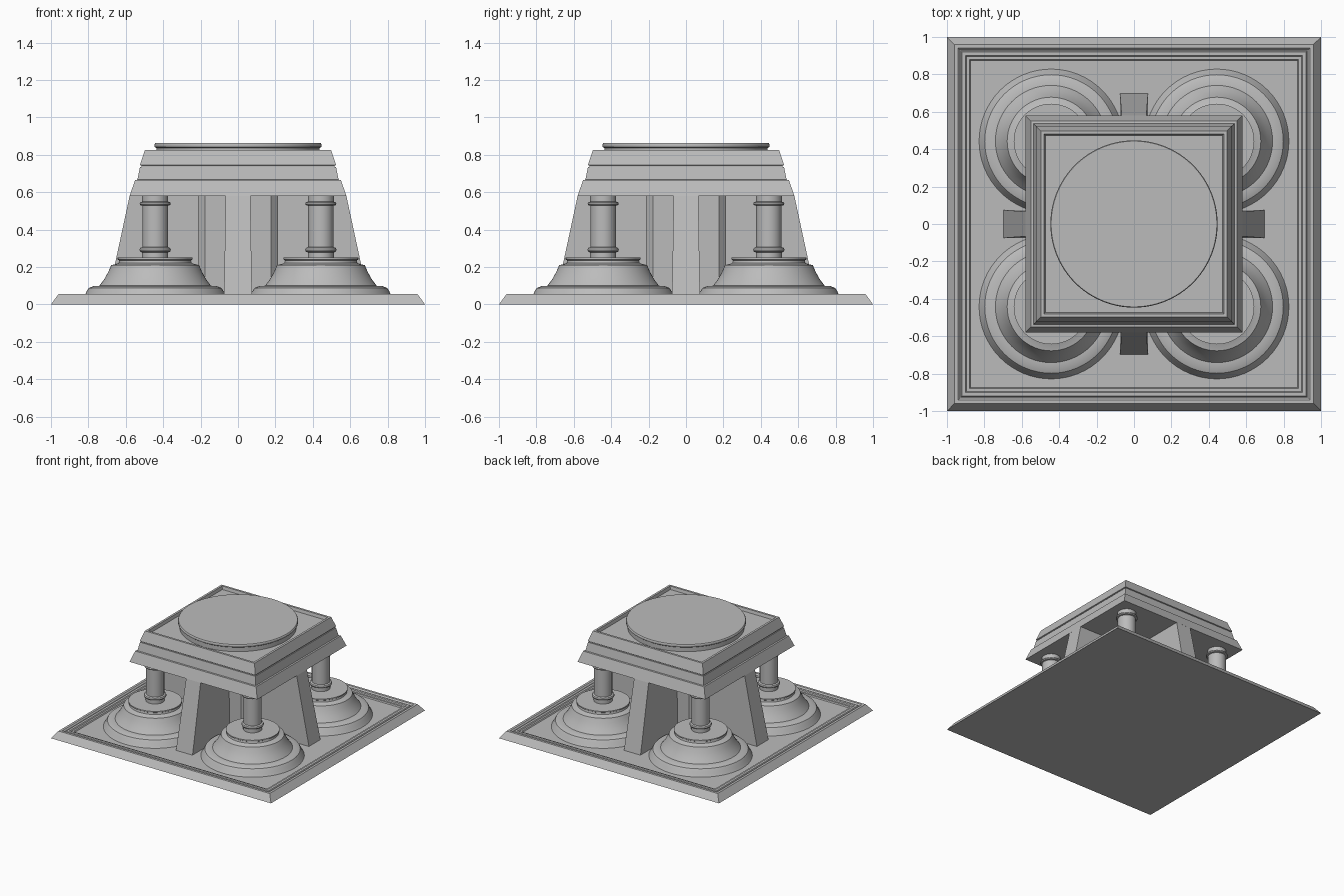
import bpy, bmesh, math

if "Cube" in bpy.data.objects:
    bpy.data.objects.remove(bpy.data.objects["Cube"])

stone = bpy.data.materials.new("grey stone")
stone.diffuse_color = (0.5, 0.5, 0.5, 1)
stone.use_nodes = True
stone.node_tree.nodes["Principled BSDF"].inputs["Base Color"].default_value = stone.diffuse_color


def finish(name, bm, loc=(0, 0, 0), smooth=False):
    bmesh.ops.recalc_face_normals(bm, faces=bm.faces)
    me = bpy.data.meshes.new(name)
    bm.to_mesh(me)
    bm.free()
    me.materials.append(stone)
    ob = bpy.data.objects.new(name, me)
    ob.location = loc
    bpy.context.collection.objects.link(ob)
    if smooth:
        bpy.ops.object.select_all(action='DESELECT')
        ob.select_set(True)
        bpy.context.view_layer.objects.active = ob
        bpy.ops.object.shade_smooth_by_angle(angle=math.radians(30))
    return ob


def turned(name, profile, sides=64, loc=(0, 0, 0)):
    """Spin an (r, z) profile; with 4 sides r is the half-width of a square."""
    bm = bmesh.new()
    k = math.sqrt(2) if sides == 4 else 1
    off = math.pi / 4 if sides == 4 else 0
    rings = []
    for r, z in profile:
        rings.append([bm.verts.new((r * k * math.cos(off + 2 * math.pi * i / sides),
                                    r * k * math.sin(off + 2 * math.pi * i / sides), z))
                      for i in range(sides)])
    for a, b in zip(rings, rings[1:]):
        for i in range(sides):
            j = (i + 1) % sides
            bm.faces.new((a[i], a[j], b[j], b[i]))
    bm.faces.new(rings[0])
    bm.faces.new(rings[-1])
    return finish(name, bm, loc, smooth=sides > 8)


# Square plinth with stepped, sunken floor
turned("plinth", [(1, 0), (0.96, 0.055), (0.94, 0.055), (0.93, 0.045), (0.925, 0.045),
                  (0.92, 0.05), (0.90, 0.05), (0.895, 0.042), (0.88, 0.042),
                  (0.875, 0.033)], 4)

# Stepped entablature with shallow tray on top
turned("entablature", [(0.58, 0.58), (0.55, 0.665), (0.538, 0.667), (0.524, 0.735),
                       (0.517, 0.735), (0.517, 0.742), (0.525, 0.745), (0.498, 0.825),
                       (0.48, 0.825), (0.474, 0.80)], 4)

# Round table on top
turned("top_disc", [(0.435, 0.79), (0.435, 0.835), (0.447, 0.843), (0.447, 0.856),
                    (0.443, 0.862)], 96)

# Central core with chamfered corners
bm = bmesh.new()
a, c = 0.214, 0.176
outline = [(c, -a), (a, -c), (a, c), (c, a), (-c, a), (-a, c), (-a, -c), (-c, -a)]
face = bm.faces.new([bm.verts.new((x, y, 0.03)) for x, y in outline])
ext = bmesh.ops.extrude_face_region(bm, geom=[face])
for v in ext["geom"]:
    if isinstance(v, bmesh.types.BMVert):
        v.co.z = 0.585
finish("core", bm)

# Four sloping buttresses
for i, side in enumerate(("front", "right", "back", "left")):
    bm = bmesh.new()
    rows = []
    for s in (-1, 1):
        rows.append([bm.verts.new((s * w, y, z)) for w, y, z in
                     ((0.075, -0.20, 0.03), (0.075, -0.698, 0.03),
                      (0.066, -0.579, 0.582), (0.066, -0.20, 0.582))])
    for j in range(4):
        k = (j + 1) % 4
        bm.faces.new((rows[0][j], rows[0][k], rows[1][k], rows[1][j]))
    for r in rows:
        bm.faces.new(r)
    finish(side + "_buttress", bm).rotation_euler.z = i * math.pi / 2

# Corner columns on flared round bases
base = [(0.387, 0.03), (0.375, 0.05), (0.366, 0.07), (0.355, 0.088), (0.33, 0.098),
        (0.298, 0.10), (0.272, 0.135), (0.25, 0.175), (0.235, 0.21), (0.21, 0.216),
        (0.195, 0.222), (0.192, 0.235), (0.20, 0.24), (0.20, 0.25)]
column = [(0.07, 0.245), (0.07, 0.278), (0.08, 0.282), (0.084, 0.292), (0.08, 0.302),
          (0.068, 0.307), (0.068, 0.528), (0.08, 0.531), (0.083, 0.538), (0.08, 0.546),
          (0.07, 0.549), (0.07, 0.585)]
for sx, nx in ((-1, "left"), (1, "right")):
    for sy, ny in ((-1, "front"), (1, "back")):
        loc = (sx * 0.443, sy * 0.443, 0)
        turned(f"{ny}_{nx}_column_base", base, 64, loc)
        turned(f"{ny}_{nx}_column", column, 40, loc)
